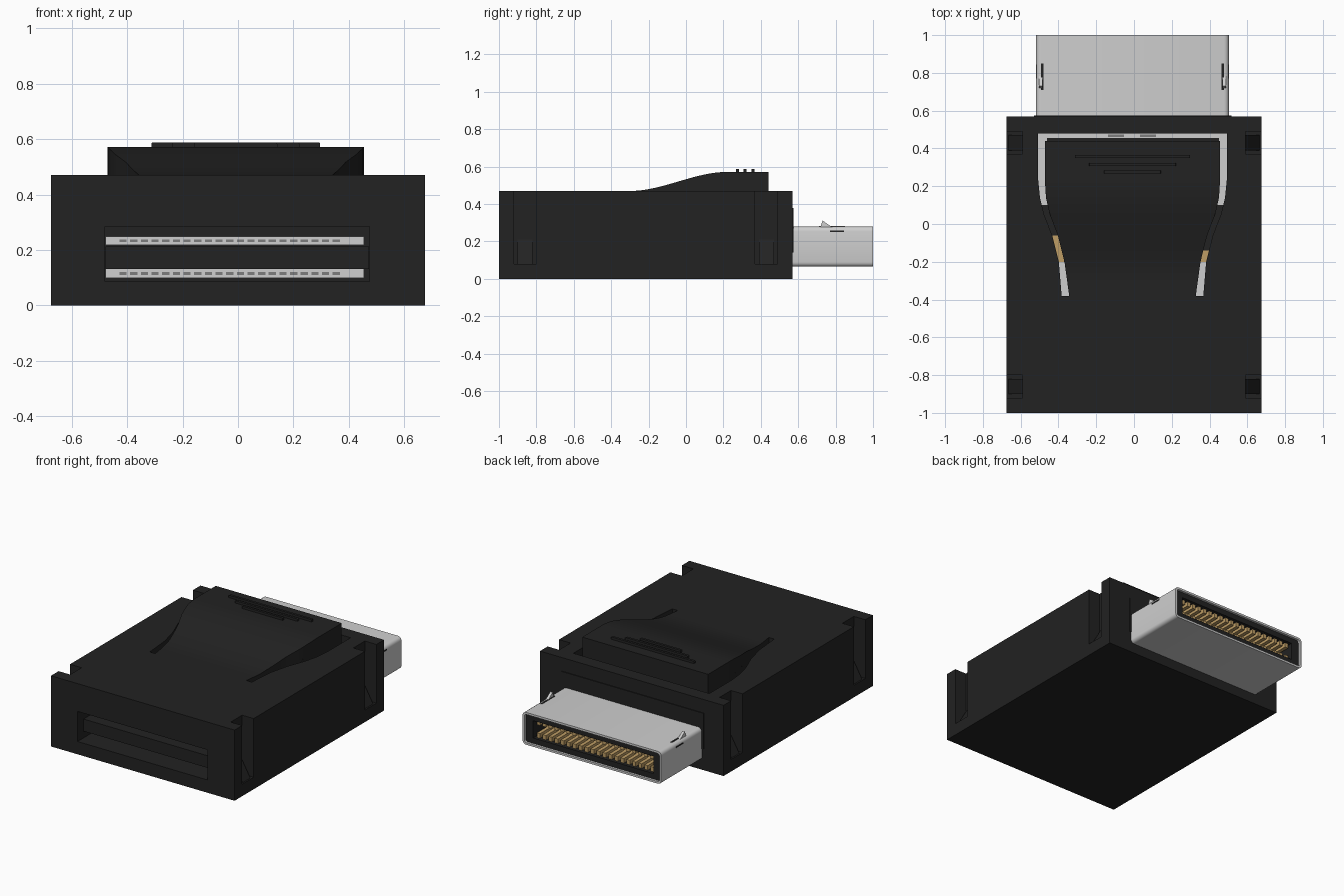
import bpy, bmesh

if "Cube" in bpy.data.objects:
    bpy.data.objects.remove(bpy.data.objects["Cube"])


def material(name, rgb):
    m = bpy.data.materials.new(name)
    m.use_nodes = True
    m.diffuse_color = (*rgb, 1)
    m.node_tree.nodes["Principled BSDF"].inputs["Base Color"].default_value = (*rgb, 1)
    return m


BLACK = material("black plastic", (0.016, 0.016, 0.016))
SILVER = material("silver metal", (0.62, 0.62, 0.62))
GREY = material("grey slots", (0.2, 0.2, 0.2))
GOLD = material("gold contacts", (0.52, 0.34, 0.13))


def finish(name, bm, mat):
    bmesh.ops.recalc_face_normals(bm, faces=bm.faces)
    me = bpy.data.meshes.new(name)
    bm.to_mesh(me)
    bm.free()
    me.materials.append(mat)
    ob = bpy.data.objects.new(name, me)
    bpy.context.scene.collection.objects.link(ob)
    return ob


def add_box(bm, x, y, z):
    verts = bmesh.ops.create_cube(bm, size=1)["verts"]
    for v in verts:
        for i, (a, b) in enumerate((x, y, z)):
            v.co[i] = a if v.co[i] < 0 else b


def box(name, x, y, z, mat, bevel=0):
    bm = bmesh.new()
    add_box(bm, x, y, z)
    if bevel:
        edges = [e for e in bm.edges
                 if abs(e.verts[0].co.y - e.verts[1].co.y) > 0.01]
        bmesh.ops.bevel(bm, geom=edges, offset=bevel, segments=4, profile=0.5,
                        affect='EDGES')
    return finish(name, bm, mat)


def prism(name, points, offset, mat):
    """Extrude a flat outline of 3D points along an offset."""
    bm = bmesh.new()
    face = bm.faces.new([bm.verts.new(p) for p in points])
    ext = bmesh.ops.extrude_face_region(bm, geom=[face])["geom"]
    bmesh.ops.translate(bm, vec=offset,
                        verts=[g for g in ext if isinstance(g, bmesh.types.BMVert)])
    return finish(name, bm, mat)


def cut(ob, cutter):
    mod = ob.modifiers.new("cut", 'BOOLEAN')
    mod.operation = 'DIFFERENCE'
    mod.solver = 'EXACT'
    mod.object = cutter
    bpy.context.view_layer.objects.active = ob
    bpy.ops.object.modifier_apply(modifier=mod.name)
    bpy.data.objects.remove(cutter)


# Housing with front socket
body = box("housing", (-0.675, 0.675), (-1, 0.57), (0, 0.47), BLACK)
cut(body, box("socket_cutter", (-0.48, 0.475), (-1.1, -0.5), (0.085, 0.285), BLACK))

# Corner notches, each with a small latch ramp
for side, sname in ((1, "left"), (-1, "right")):
    for y, yname in ((-0.86, "front"), (0.43, "back")):
        xs = sorted((side * 0.59, side * 0.7))
        cut(body, box("notch_cutter", xs, (y - 0.06, y + 0.06), (0.08, 0.5), BLACK))
        ramp = [(side * 0.585, y - 0.04, 0.22), (side * 0.585, y - 0.04, 0.08),
                (side * 0.665, y - 0.04, 0.08)]
        prism(f"{yname}_{sname}_notch_ramp", ramp, (0, 0.08, 0), BLACK)

# U-shaped gap round the latch button, as half widths along y
CX = -0.008
INNER = [(0.335, -0.38), (0.36, -0.2), (0.395, -0.06), (0.438, 0.05),
         (0.458, 0.14), (0.463, 0.22), (0.463, 0.44)]
OUTER = [(0.375, -0.38), (0.39, -0.2), (0.425, -0.06), (0.468, 0.05),
         (0.49, 0.14), (0.5, 0.24), (0.5, 0.48)]
gap = [(CX + w, y, 0.28) for w, y in OUTER]
gap += [(CX - w, y, 0.28) for w, y in reversed(OUTER)]
gap += [(CX - w, y, 0.28) for w, y in INNER]
gap += [(CX + w, y, 0.28) for w, y in reversed(INNER)]
cut(body, prism("gap_cutter", gap, (0, 0, 0.3), BLACK))


def half_width(y):
    for (w0, y0), (w1, y1) in zip(INNER, INNER[1:]):
        if y <= y1:
            return w0 + (w1 - w0) * (y - y0) / (y1 - y0)
    return INNER[-1][0]


# Latch button rising toward the back
bm = bmesh.new()
rings = []
steps = 24
for i in range(steps + 1):
    y = -0.3 + 0.74 * i / steps
    t = min(1, (y + 0.3) / 0.52)
    top = 0.47 + 0.102 * t * t * (3 - 2 * t)
    w = half_width(y)
    rings.append([bm.verts.new((CX + sx * w, y, z))
                  for sx, z in ((-1, 0.3), (1, 0.3), (1, top), (-1, top))])
for a, b in zip(rings, rings[1:]):
    for k in range(4):
        n = (k + 1) % 4
        bm.faces.new((a[k], a[n], b[n], b[k]))
bm.faces.new(rings[0])
bm.faces.new(rings[-1])
button = finish("latch_button", bm, BLACK)

# Grip ridges on the button
for i, (y, w) in enumerate(((0.275, 0.15), (0.315, 0.23), (0.357, 0.305))):
    box(f"grip_ridge_{i + 1}", (CX - w, CX + w), (y - 0.008, y + 0.008),
        (0.56, 0.588), BLACK, 0.006)

# Metal and contacts showing at the bottom of the gap
box("front_inner_shell", (-0.47, 0.45), (-0.49, -0.2), (0.24, 0.284), SILVER)
box("rear_inner_shell", (-0.515, 0.5), (0.1, 0.5), (0.2, 0.284), SILVER)
box("right_inner_contact", (-0.44, -0.37), (-0.2, -0.06), (0.24, 0.284), GOLD)
box("left_inner_contact", (0.34, 0.4), (-0.2, -0.14), (0.24, 0.284), GOLD)
box("inner_shell_edge", (-0.46, 0.45), (0.438, 0.455), (0.24, 0.287), BLACK)
for i, x in enumerate((-0.095, 0.075)):
    box(f"inner_shell_slot_{i + 1}", (x - 0.042, x + 0.042), (0.46, 0.474),
        (0.28, 0.287), GREY)

# Socket tongue, metal strips and contact slots
box("socket_tongue", (-0.478, 0.473), (-0.94, -0.49), (0.131, 0.212), BLACK)
for z, zname in ((0.115, "lower"), (0.233, "upper")):
    box(f"{zname}_socket_strip", (-0.478, 0.455), (-0.506, -0.49),
        (z - 0.016, z + 0.016), SILVER)
    bm = bmesh.new()
    for i in range(21):
        x = -0.415 + i * 0.0385
        add_box(bm, (x - 0.013, x + 0.013), (-0.51, -0.5), (z - 0.005, z + 0.005))
    finish(f"{zname}_socket_slots", bm, GREY)

# Plug: metal sleeve, black liner, two rows of contacts
box("plug_collar", (-0.53, 0.515), (0.56, 0.575), (0.14, 0.38), BLACK)
shell = box("plug_shell", (-0.518, 0.502), (0.5, 1), (0.065, 0.28), SILVER, 0.025)
cut(shell, box("shell_cutter", (-0.504, 0.488), (0.62, 1.1), (0.079, 0.266), BLACK, 0.014))
liner = box("plug_liner", (-0.505, 0.489), (0.61, 0.985), (0.078, 0.267), BLACK, 0.014)
cut(liner, box("liner_cutter", (-0.45, 0.434), (0.72, 1.1), (0.115, 0.23), BLACK))
bm = bmesh.new()
for i in range(20):
    x = CX - 0.418 + i * 0.044
    add_box(bm, (x - 0.012, x + 0.012), (0.7, 0.965), (0.11, 0.145))
    add_box(bm, (x - 0.012, x + 0.012), (0.7, 0.965), (0.2, 0.235))
finish("plug_contacts", bm, GOLD)

# Spring hooks on the plug, each in a dark slot
for side, sname in ((1, "left"), (-1, "right")):
    x = CX + side * 0.486
    hook = [(x - 0.009, 0.71, 0.25), (x - 0.009, 0.73, 0.312),
            (x - 0.009, 0.77, 0.284), (x - 0.009, 0.84, 0.255)]
    prism(f"{sname}_plug_hook", hook, (0.018, 0, 0), SILVER)
    a = CX + side * 0.478
    box(f"{sname}_hook_slot", (a - 0.006, a + 0.006), (0.71, 0.85),
        (0.275, 0.282), BLACK)
    b = CX + side * 0.508
    box(f"{sname}_hook_side_slot", (b - 0.004, b + 0.004), (0.77, 0.845),
        (0.25, 0.258), BLACK)

# Smooth only the rounded parts
for ob in (button, shell):
    bpy.ops.object.select_all(action='DESELECT')
    ob.select_set(True)
    bpy.context.view_layer.objects.active = ob
    bpy.ops.object.shade_smooth_by_angle(angle=0.5)
